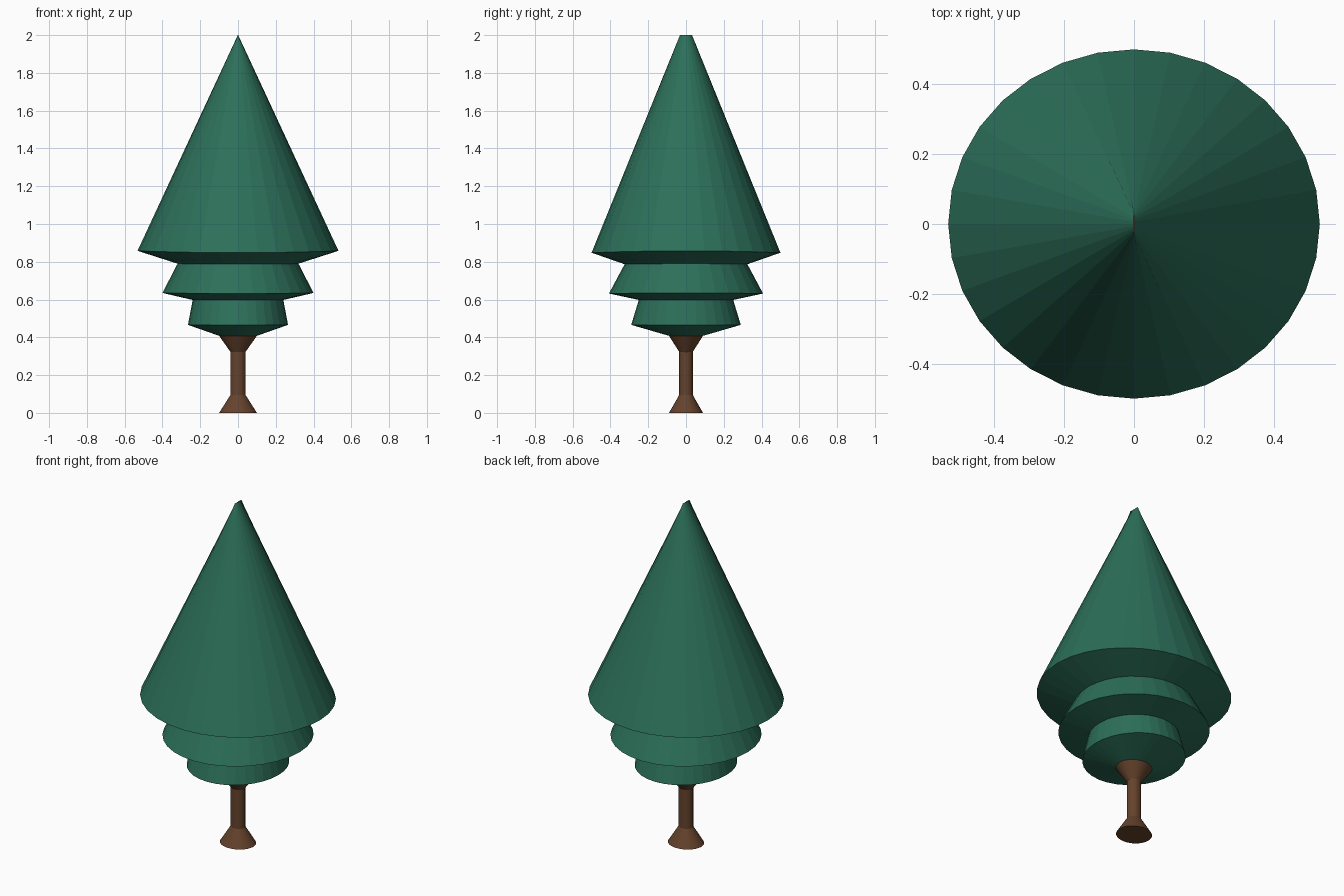
import bpy, bmesh, math

if "Cube" in bpy.data.objects:
    bpy.data.objects.remove(bpy.data.objects["Cube"])

SIDES = 32


def material(name, color):
    m = bpy.data.materials.new(name)
    m.diffuse_color = color
    m.use_nodes = True
    m.node_tree.nodes["Principled BSDF"].inputs["Base Color"].default_value = m.diffuse_color
    return m


def lathe(name, rings, mat, cap_bottom=False):
    """Stack oval rings (z at x ends, z at y ends, x radius, y radius)."""
    bm = bmesh.new()
    loops = []
    for zx, zy, rx, ry in rings:
        loop = []
        for i in range(SIDES):
            a = 2 * math.pi * i / SIDES
            c, s = math.cos(a), math.sin(a)
            loop.append(bm.verts.new((rx * c, ry * s, zx * c * c + zy * s * s)))
        loops.append(loop)
    for low, high in zip(loops, loops[1:]):
        for i in range(SIDES):
            j = (i + 1) % SIDES
            bm.faces.new((low[i], low[j], high[j], high[i]))
    if cap_bottom:
        bm.faces.new(loops[0][::-1])
    me = bpy.data.meshes.new(name)
    bm.to_mesh(me)
    bm.free()
    me.materials.append(mat)
    ob = bpy.data.objects.new(name, me)
    bpy.context.collection.objects.link(ob)
    return ob


brown = material("bark", (0.13, 0.055, 0.025, 1))
green = material("needles", (0.025, 0.16, 0.10, 1))

# Trunk flared at the foot and under the branches
lathe("trunk", [
    (0.0, 0.0, 0.10, 0.09),
    (0.095, 0.095, 0.04, 0.036),
    (0.323, 0.323, 0.04, 0.036),
    (0.408, 0.408, 0.10, 0.09),
], brown, cap_bottom=True)

# Three tiers of branches, the top one a tall cone ending in a short ridge
lathe("foliage", [
    (0.408, 0.408, 0.10, 0.09),
    (0.466, 0.466, 0.265, 0.29),
    (0.598, 0.598, 0.24, 0.25),
    (0.635, 0.632, 0.40, 0.408),
    (0.79, 0.787, 0.32, 0.325),
    (0.858, 0.848, 0.532, 0.50),
    (2.0, 2.0, 0.001, 0.032),
], green)
